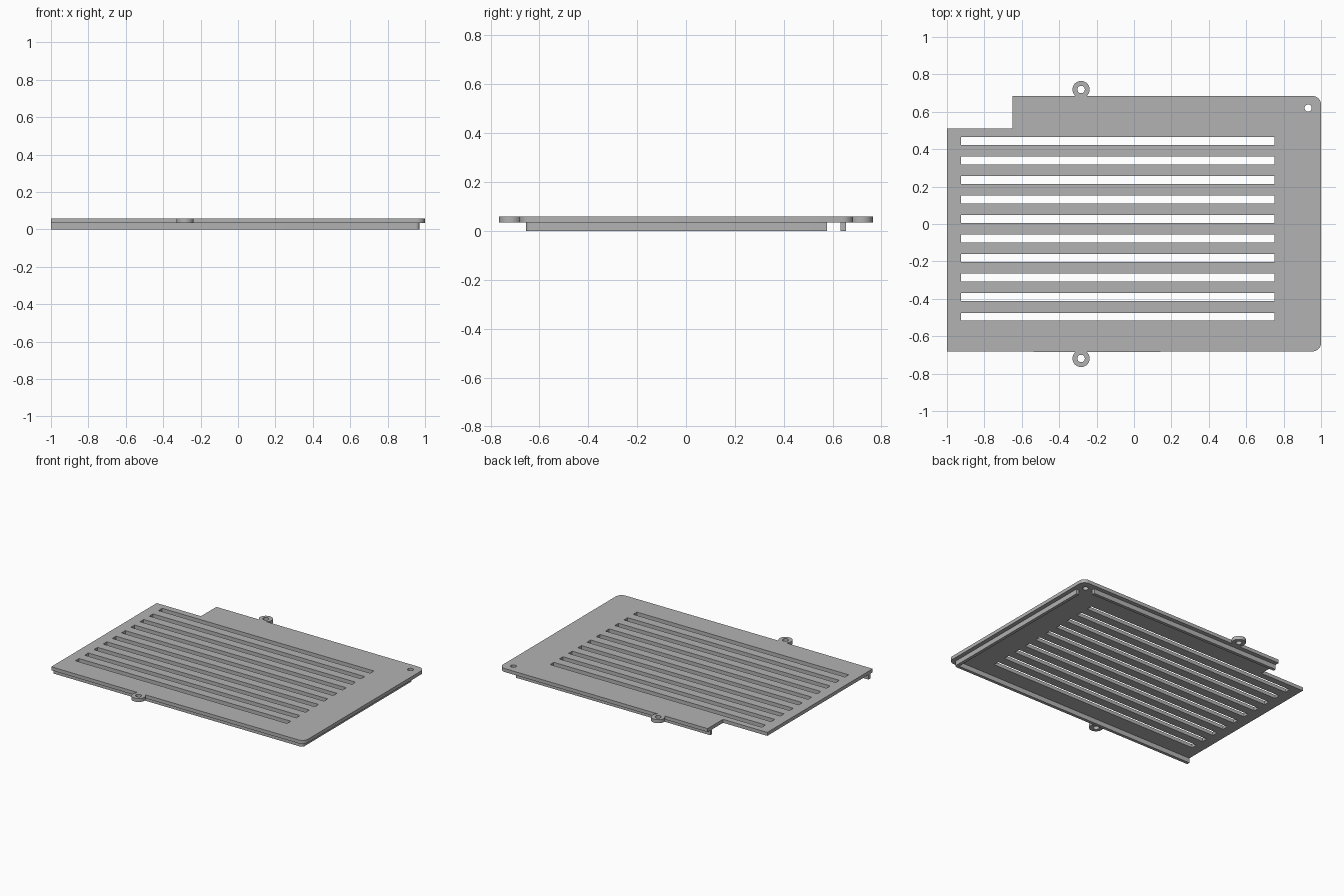
import bpy
from math import sin, cos, pi, asin, hypot

cube = bpy.data.objects.get("Cube")
if cube:
    bpy.data.objects.remove(cube, do_unlink=True)

# One plain grey for the whole cover
grey = bpy.data.materials.new("plain_grey")
grey.use_nodes = True
GREY = (0.45, 0.45, 0.45, 1)
grey.diffuse_color = GREY
grey.node_tree.nodes["Principled BSDF"].inputs["Base Color"].default_value = GREY


def arc(cx, cy, r, start, end, steps):
    """Points along an arc, from the start angle to the end angle."""
    return [(cx + r * cos(start + (end - start) * i / steps),
             cy + r * sin(start + (end - start) * i / steps)) for i in range(steps + 1)]


def circle(cx, cy, r):
    return arc(cx, cy, r, 0, 2 * pi, 32)[:-1]


def rectangle(x0, x1, y0, y1):
    return [(x0, y0), (x1, y0), (x1, y1), (x0, y1)]


def sheet(name, loops, z0, z1):
    """Extrude an outline, with any inner loops left as openings."""
    curve = bpy.data.curves.new(name + "_profile", "CURVE")
    curve.dimensions = "2D"
    curve.fill_mode = "BOTH"
    curve.extrude = (z1 - z0) / 2
    for loop in loops:
        spline = curve.splines.new("POLY")
        spline.points.add(len(loop) - 1)
        for point, (x, y) in zip(spline.points, loop):
            point.co = (x, y, 0, 1)
        spline.use_cyclic_u = True
    helper = bpy.data.objects.new(name + "_profile", curve)
    bpy.context.collection.objects.link(helper)
    depsgraph = bpy.context.evaluated_depsgraph_get()
    mesh = bpy.data.meshes.new_from_object(helper.evaluated_get(depsgraph))
    bpy.data.objects.remove(helper, do_unlink=True)
    mesh.name = name
    mesh.materials.clear()
    mesh.materials.append(grey)
    obj = bpy.data.objects.new(name, mesh)
    bpy.context.collection.objects.link(obj)
    obj.location.z = (z0 + z1) / 2
    bpy.ops.object.select_all(action="DESELECT")
    obj.select_set(True)
    bpy.context.view_layer.objects.active = obj
    bpy.ops.object.shade_smooth_by_angle()
    return obj


# Main dimensions
FRONT, BACK, UNDER, TOP = -0.681, 0.684, 0.034, 0.059
TAB_X, TAB_Y, TAB_R, CORNER = -0.283, 0.719, 0.046, 0.045
dip = asin((TAB_Y - BACK) / TAB_R)

# Cover plate: notched outline with rounded right corners and two screw tabs
outline = [(-1, FRONT)]
outline += arc(TAB_X, -TAB_Y, TAB_R, pi - dip, 2 * pi + dip, 28)
outline += arc(1 - CORNER, FRONT + CORNER, CORNER, -pi / 2, 0, 8)
outline += arc(1 - CORNER, BACK - CORNER, CORNER, 0, pi / 2, 8)
outline += arc(TAB_X, TAB_Y, TAB_R, -dip, pi + dip, 28)
outline += [(-0.65, BACK), (-0.65, 0.51), (-1, 0.51)]

# Vent slots and screw holes
slots = []
for i in range(10):
    y = 0.444 - i * 0.1044
    slots.append(rectangle(-0.925, 0.75, y - 0.021, y + 0.021))
holes = [circle(TAB_X, TAB_Y, 0.02), circle(TAB_X, -TAB_Y, 0.02), circle(0.931, 0.62, 0.019)]
sheet("cover_plate", [outline] + slots + holes, UNDER, TOP)

# Lip under the front and right edges, turning a rounded corner
lip = [(-1, -0.655)]
lip += arc(0.95, -0.635, 0.02, -pi / 2, 0, 6)
lip += [(0.97, 0.577), (0.948, 0.577), (0.948, -0.633), (-1, -0.633)]
sheet("front_and_right_lip", [lip], 0, UNDER)

# Lip under the back edge, stopping short of the corner hole
sheet("back_lip", [rectangle(-0.65, 0.885, 0.632, 0.654)], 0, UNDER)
